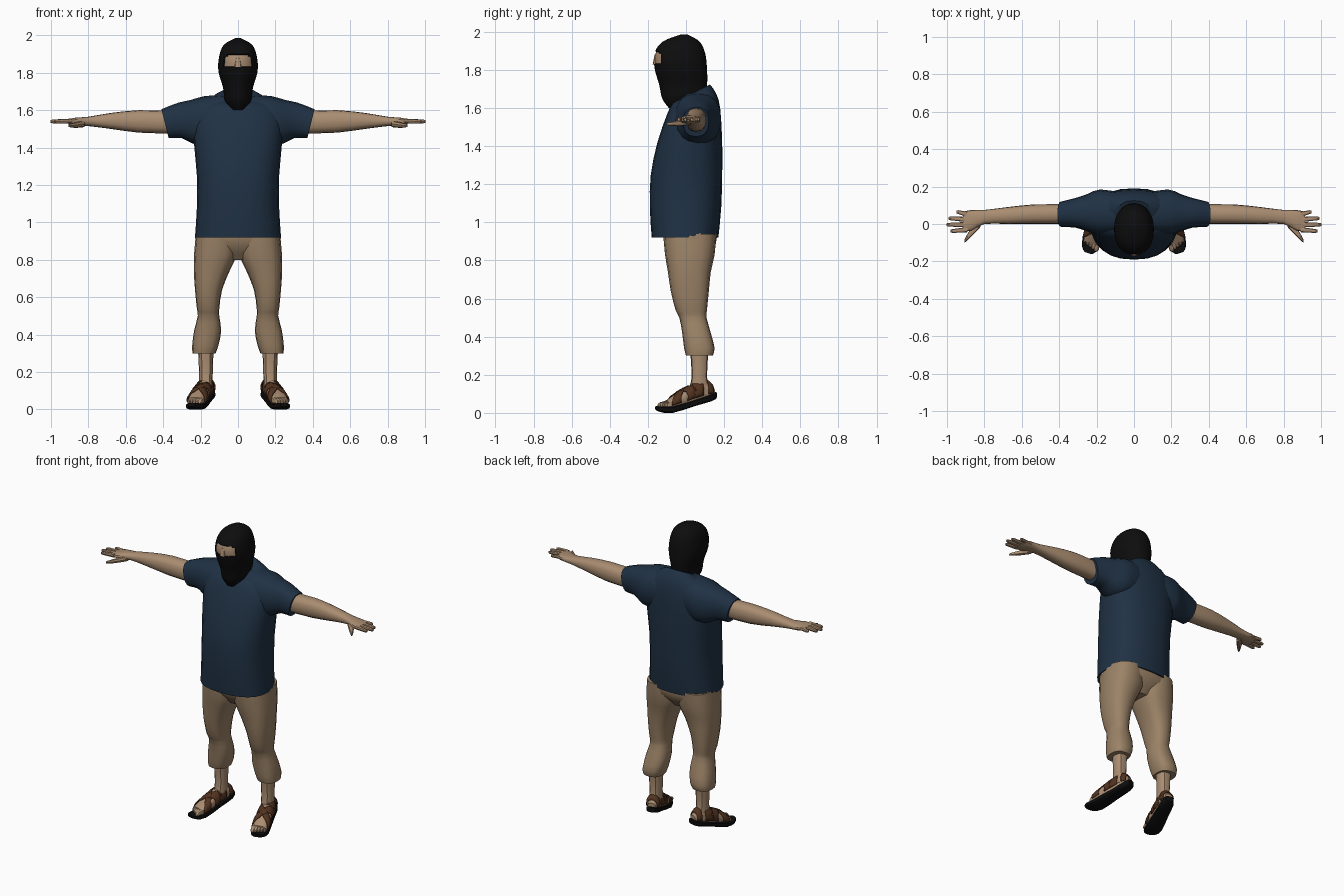
import bpy, bmesh, math
from mathutils import Matrix, Vector

cube = bpy.data.objects.get("Cube")
if cube:
    bpy.data.objects.remove(cube)


def material(name, red, green, blue):
    mat = bpy.data.materials.new(name)
    mat.use_nodes = True
    mat.diffuse_color = (red, green, blue, 1)
    mat.node_tree.nodes["Principled BSDF"].inputs["Base Color"].default_value = mat.diffuse_color
    return mat


SHIRT = material("navy cloth", .014, .031, .058)
TROUSER = material("khaki cloth", .33, .225, .135)
SKIN = material("skin", .4, .265, .165)
BLACK = material("black", .004, .004, .004)
LEATHER = material("brown leather", .085, .032, .014)


def even(rows):
    """Expand (position, half width, near, far, tilt) to a symmetric section."""
    return [(pos, -half, half, *rest) for pos, half, *rest in rows]


def smooth(rows, steps):
    """Fill in sections between the key sections along a flowing curve."""
    keys = [Vector((*row, 0)[:6]) for row in rows]
    result = []
    for i in range(len(keys) - 1):
        before, start, end = keys[max(i - 1, 0)], keys[i], keys[i + 1]
        after = keys[min(i + 2, len(keys) - 1)]
        for step in range(steps):
            t = step / steps
            bend = (end - before) * (1 - t) - (after - start) * t
            line = (end - start) * (1 - 2 * t)
            result.append(start.lerp(end, t) + (bend / 2 - line) * t * (1 - t))
    return result + [keys[-1]]


def section(axis, row, sides, power):
    """Rounded outline, square to the axis unless tilted."""
    pos, a_min, a_max, b_min, b_max, tilt = row
    ring = []
    for i in range(sides):
        angle = math.tau * i / sides
        c, s = math.cos(angle), math.sin(angle)
        u = math.copysign(abs(c) ** (2 / power), c) * (a_max - a_min) / 2
        v = math.copysign(abs(s) ** (2 / power), s) * (b_max - b_min) / 2
        a, b, p = (a_min + a_max) / 2 + u, (b_min + b_max) / 2 + v, pos + tilt * v
        ring.append({"x": (p, a, b), "y": (a, p, b), "z": (a, b, p)}[axis])
    return ring


def bridge(rings, place=Matrix(), closed=True):
    bm = bmesh.new()
    loops = [[bm.verts.new(place @ Vector(point)) for point in ring] for ring in rings]
    count = len(loops[0])
    for low, high in zip(loops, loops[1:]):
        for i in range(count if closed else count - 1):
            j = (i + 1) % count
            bm.faces.new((low[i], low[j], high[j], high[i]))
    if closed:
        bm.faces.new(loops[0])
        bm.faces.new(loops[-1])
    bmesh.ops.recalc_face_normals(bm, faces=bm.faces)
    return bm


def finish(name, bm, *materials):
    mesh = bpy.data.meshes.new(name)
    bm.to_mesh(mesh)
    bm.free()
    for mat in materials:
        mesh.materials.append(mat)
    mesh.shade_smooth()
    mesh.set_sharp_from_angle(angle=math.radians(35))
    obj = bpy.data.objects.new(name, mesh)
    bpy.context.scene.collection.objects.link(obj)
    return obj


def loft(name, mat, axis, rows, place=Matrix(), sides=16, power=2.4, steps=2):
    rings = [section(axis, row, sides, power) for row in smooth(rows, steps)]
    return finish(name, bridge(rings, place), mat)


# Shirt body, from hem to collar
loft("shirt_body", SHIRT, "z", even([
    (.92, .23, -.18, .17), (1.08, .22, -.19, .185), (1.25, .22, -.185, .19),
    (1.42, .235, -.15, .19), (1.58, .24, -.1, .18, .1),
    (1.65, .17, -.07, .16, .2), (1.68, .095, -.05, .125, .5)]), sides=24)

# Balaclava with a recessed eye opening
mask_rows = smooth(even([
    (1.6, .035, -.09, -.02), (1.65, .07, -.125, .09), (1.72, .08, -.14, .11),
    (1.81, .105, -.165, .11), (1.89, .1, -.165, .1),
    (1.95, .075, -.12, .07), (1.985, .015, -.03, .01)]), 4)
mask = bridge([section("z", row, 32, 2.2) for row in mask_rows])
for height in (1.83, 1.9):
    bmesh.ops.bisect_plane(mask, geom=mask.verts[:] + mask.edges[:] + mask.faces[:],
                           plane_co=(0, 0, height), plane_no=(0, 0, 1))
opening = []
for face in mask.faces:
    x, y, z = face.calc_center_median()
    if y < -.07 and abs(x / .08) ** 3 + abs((z - 1.865) / .037) ** 3 < 1:
        face.material_index = 1
        opening.append(face)
rim = bmesh.ops.inset_region(mask, faces=opening, thickness=.003, depth=-.006)
for face in rim["faces"]:
    face.material_index = 0
finish("balaclava", mask, BLACK, SKIN)
loft("nose_bridge", SKIN, "z", even([(1.83, .02, -.175, -.14), (1.88, .012, -.165, -.14)]), sides=8)

# Trouser seat joining the two legs
loft("trouser_seat", TROUSER, "z", even([
    (.8, .06, -.05, .09), (.88, .22, -.11, .155), (.95, .22, -.12, .16)]), sides=20)

FOOT = smooth(even([
    (-.01, .024, .09, .13), (-.05, .035, .07, .165), (-.11, .038, .05, .155),
    (-.2, .046, .03, .11), (-.27, .043, .02, .065)]), 12)


def strap_row(y, skew):
    """Arc lying just off the foot; skew slants it from side to side."""
    row = []
    for i in range(13):
        angle = math.radians(220 * i / 12 - 20)
        across = y + skew * math.cos(angle)
        _, _, half, low, high, _ = min(FOOT, key=lambda r: abs(r[0] - across))
        row.append((math.cos(angle) * (half + .007), across,
                    (low + high) / 2 + math.sin(angle) * ((high - low) / 2 + .006)))
    return row


for side, label in ((1, "left_"), (-1, "right_")):
    flip = Matrix.Diagonal((side, 1, 1, 1))

    # Sleeve with a slanted cuff, and the bare arm
    loft(label + "sleeve", SHIRT, "x", [
        (.05, -.05, .165, 1.45, 1.685), (.18, -.06, .185, 1.41, 1.675),
        (.25, -.04, .16, 1.425, 1.655), (.31, -.02, .14, 1.45, 1.64, .1),
        (.39, -.015, .12, 1.45, 1.605, .25)], flip)
    loft(label + "arm", SKIN, "x", [
        (.35, 0, .105, 1.475, 1.595), (.53, 0, .105, 1.48, 1.6),
        (.68, 0, .09, 1.5, 1.585), (.8, 0, .075, 1.515, 1.565),
        (.87, -.035, .075, 1.52, 1.56), (.915, -.04, .065, 1.53, 1.55)], flip)

    # Fingers fan out from the palm
    tips = {"index": .98, "middle": 1, "ring": .99, "little": .95}
    for i, (finger, tip) in enumerate(tips.items()):
        y = -.03 + .027 * i
        fan = y * 1.25
        loft(label + finger + "_finger", SKIN, "x", [
            (.89, y - .014, y + .014, 1.53, 1.555),
            (tip - .01, fan - .01, fan + .01, 1.53, 1.55),
            (tip, fan - .005, fan + .005, 1.535, 1.545)], flip, sides=8)
    loft(label + "thumb", SKIN, "x", [
        (.82, -.015, .03, 1.51, 1.545), (.87, -.068, -.02, 1.505, 1.535),
        (.905, -.1, -.08, 1.51, 1.525)], flip, sides=8)

    # Cropped trouser leg with loose cuff, and the bare shin
    loft(label + "trouser_leg", TROUSER, "z", [
        (.3, .12, .243, 0, .14), (.34, .105, .245, -.01, .15),
        (.42, .09, .235, -.02, .13), (.5, .1, .215, -.035, .108),
        (.54, .1, .22, -.055, .11), (.64, .085, .23, -.08, .12),
        (.74, .045, .236, -.095, .13), (.83, .005, .235, -.11, .15),
        (.94, 0, .225, -.12, .16)], flip, power=2.6)
    loft(label + "shin", SKIN, "z", [
        (.1, .135, .21, .01, .13), (.19, .135, .208, .03, .11),
        (.34, .13, .215, .02, .12)], flip, sides=12)

    # Sandal and foot run from heel to toe, turned outward
    turn = flip @ Matrix.Translation((.15, .155, 0)) @ Matrix.Rotation(math.radians(17), 4, "Z")
    loft(label + "sole", BLACK, "y", even([
        (0, .025, .075, .11), (-.03, .04, .06, .1), (-.12, .045, .035, .07),
        (-.24, .053, 0, .037), (-.3, .042, .005, .034), (-.325, .02, .015, .036)]),
        turn, power=3.5)
    finish(label + "foot", bridge([section("y", row, 16, 2.4) for row in FOOT[::4]], turn), SKIN)
    for i in range(5):
        x, r, end = .0175 * (i - 2), .013 - .001 * i, -.305 + .007 * i
        loft(label + "toe_" + str(i + 1), SKIN, "y", [
            (-.24, x - r, x + r, .03, .07), (end + .012, x - r, x + r, .03, .056),
            (end, x - r / 2, x + r / 2, .032, .046)], turn, sides=8)

    # Leather straps, the front pair crossing
    straps = (("instep", -.105, .055, 0), ("inner_cross", -.185, .05, .045),
              ("outer_cross", -.185, .05, -.045), ("heel", -.035, .03, 0))
    for strap, y, width, skew in straps:
        arcs = [strap_row(y + width * (k / 3 - .5), skew) for k in range(4)]
        obj = finish(label + strap + "_strap", bridge(arcs, turn, closed=False), LEATHER)
        thickness = obj.modifiers.new("thickness", "SOLIDIFY")
        thickness.thickness = .006
        thickness.offset = 0
